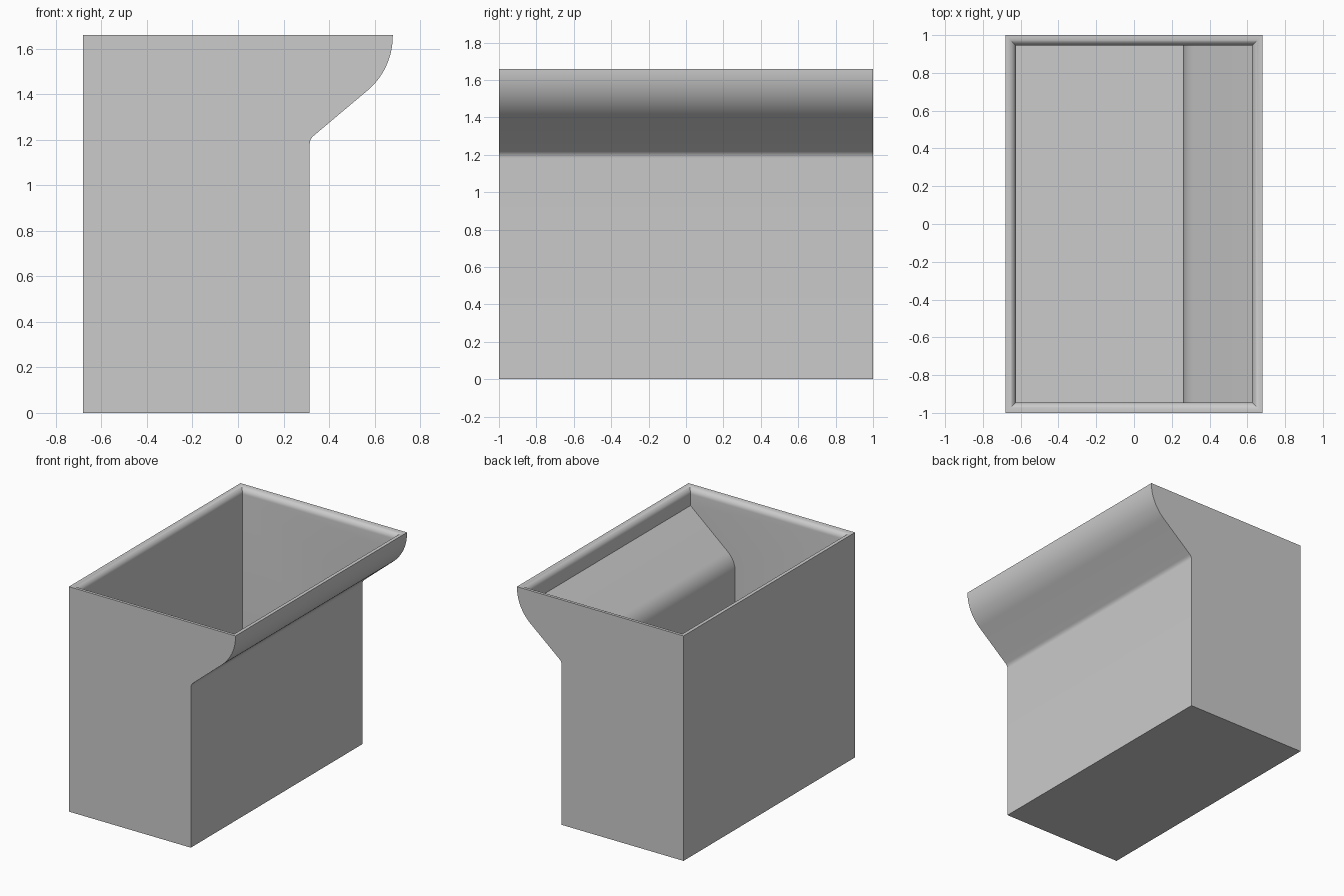
import bpy, bmesh, math

if "Cube" in bpy.data.objects:
    bpy.data.objects.remove(bpy.data.objects["Cube"])

HX, HY, TOP = 0.68, 1.0, 1.66      # outer half sizes and height
WALL, LIP, FLOOR = 0.055, 0.01, 0.05
R = WALL - LIP                     # rounding of the inner rim edge


def rounded(prev, corner, nxt, t, steps):
    """Arc tangent to both legs of a corner, starting t away from it."""
    def unit(p):
        dx, dz = p[0] - corner[0], p[1] - corner[1]
        d = math.hypot(dx, dz)
        return dx / d, dz / d
    a, b = unit(prev), unit(nxt)
    half = math.acos(a[0] * b[0] + a[1] * b[1]) / 2
    r = t * math.tan(half)
    m = (a[0] + b[0], a[1] + b[1])
    k = r / math.sin(half) / math.hypot(*m)
    c = (corner[0] + m[0] * k, corner[1] + m[1] * k)
    p0 = (corner[0] + a[0] * t, corner[1] + a[1] * t)
    p1 = (corner[0] + b[0] * t, corner[1] + b[1] * t)
    a0 = math.atan2(p0[1] - c[1], p0[0] - c[0])
    da = math.atan2(p1[1] - c[1], p1[0] - c[0]) - a0
    da = (da + math.pi) % (2 * math.pi) - math.pi
    return [(c[0] + r * math.cos(a0 + da * i / steps),
             c[1] + r * math.sin(a0 + da * i / steps)) for i in range(steps + 1)]


def trough(bm, profile, hy):
    """Extrude an x-z profile along y, leaving its last edge (the top) open."""
    front, back = ([bm.verts.new((x, y, z)) for x, z in profile] for y in (-hy, hy))
    bm.faces.new(front)
    bm.faces.new(back[::-1])
    for i in range(len(profile) - 1):
        bm.faces.new((front[i], back[i], back[i + 1], front[i + 1]))


bm = bmesh.new()

# Outer shell: box with an overhanging curved spout side
low, high = (0.315, 1.203), (HX, 1.51)
outer = [(-HX, TOP), (-HX, 0), (0.315, 0)]
outer += rounded((0.315, 0), low, high, 0.022, 6)
outer += rounded(low, high, (HX, TOP), 0.145, 16)
outer += [(HX, TOP)]
trough(bm, outer, HY)

# Inner cavity: sloped shelf with a rounded edge down to the floor
ix, iz = HX - WALL, TOP - R
shelf, corner = (0.26, 1.22), (ix, 1.53)
inner = [(-ix, iz), (-ix, FLOOR), (0.26, FLOOR)]
inner += rounded((0.26, FLOOR), shelf, corner, 0.078, 8)
inner += [corner, (ix, iz)]
trough(bm, inner, HY - WALL)

# Rim: flat lip, then a quarter-round down to the cavity
steps = 8
levels = [(0, TOP)]
for i in range(steps + 1):
    a = math.pi / 2 * i / steps
    levels.append((LIP + R * math.sin(a), TOP - R + R * math.cos(a)))
rings = [[bm.verts.new((sx * (HX - d), sy * (HY - d), z))
          for sx, sy in ((-1, -1), (1, -1), (1, 1), (-1, 1))] for d, z in levels]
for r0, r1 in zip(rings, rings[1:]):
    for i in range(4):
        j = (i + 1) % 4
        bm.faces.new((r0[i], r0[j], r1[j], r1[i]))

bmesh.ops.remove_doubles(bm, verts=bm.verts, dist=1e-4)
bmesh.ops.recalc_face_normals(bm, faces=bm.faces)

mesh = bpy.data.meshes.new("bin")
bm.to_mesh(mesh)
bm.free()
grey = bpy.data.materials.new("light grey")
grey.diffuse_color = (0.6, 0.6, 0.6, 1)
grey.use_nodes = True
grey.node_tree.nodes["Principled BSDF"].inputs["Base Color"].default_value = grey.diffuse_color
mesh.materials.append(grey)
bin_obj = bpy.data.objects.new("bin", mesh)
bpy.context.collection.objects.link(bin_obj)
bpy.context.view_layer.objects.active = bin_obj
bin_obj.select_set(True)
bpy.ops.object.shade_smooth_by_angle(angle=math.radians(30))
